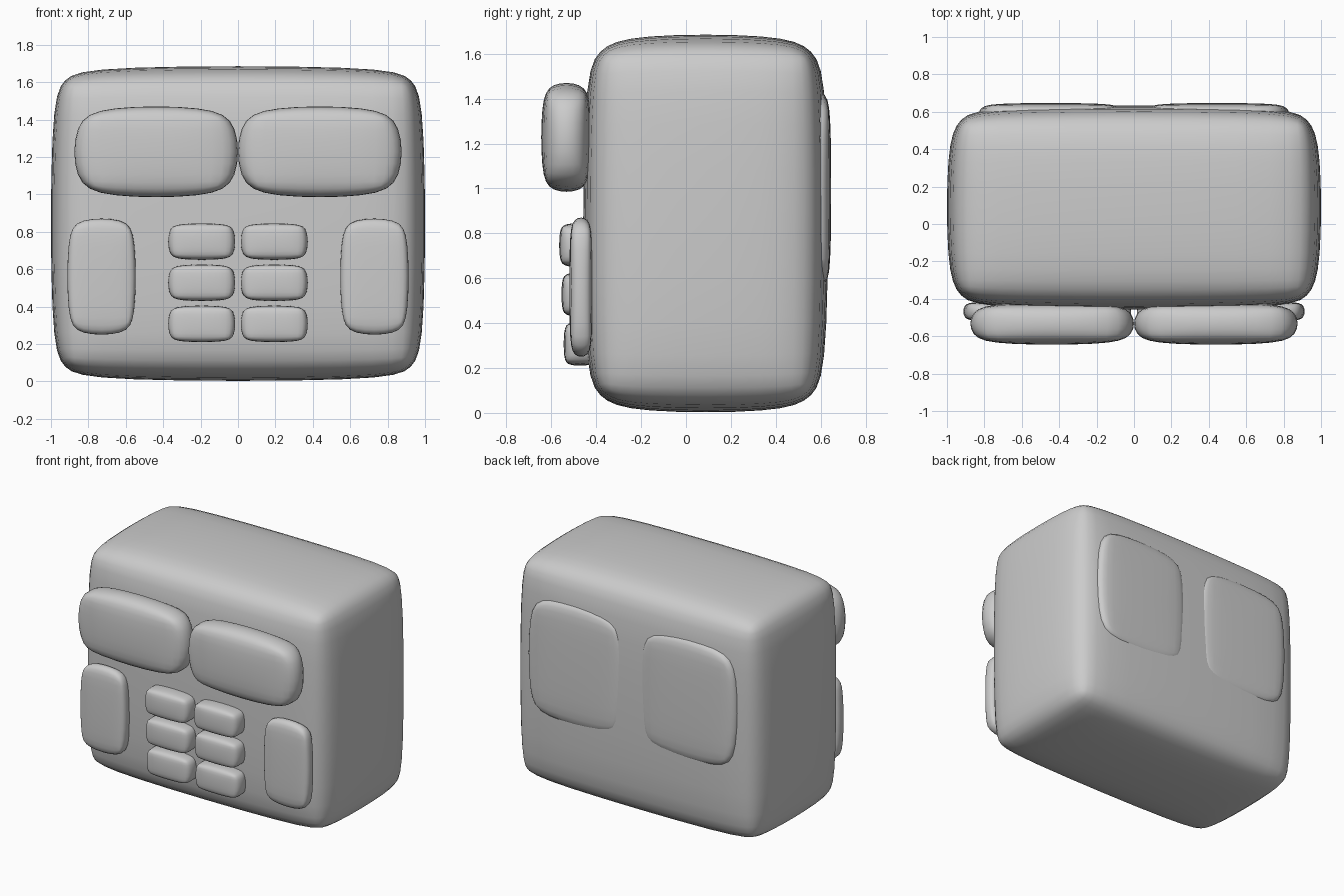
import bpy, bmesh
from mathutils import Vector

cube = bpy.data.objects.get("Cube")
if cube:
    bpy.data.objects.remove(cube, do_unlink=True)

GREY = (0.6, 0.6, 0.6, 1.0)
grey = bpy.data.materials.new("plain_grey")
grey.use_nodes = True
grey.diffuse_color = GREY
grey.node_tree.nodes["Principled BSDF"].inputs["Base Color"].default_value = GREY


def soft_block(name, low, high, bevel, segments=1, proportional=True):
    """Chamfered, subdivided block that exactly fills the given bounds."""
    low, high = Vector(low), Vector(high)
    size = high - low
    bm = bmesh.new()
    bmesh.ops.create_cube(bm, size=1)
    if not proportional:
        bmesh.ops.scale(bm, vec=size, verts=bm.verts)
    bmesh.ops.bevel(bm, geom=bm.edges[:], offset=bevel, segments=segments,
                    profile=0.5, affect='EDGES')
    mesh = bpy.data.meshes.new(name)
    bm.to_mesh(mesh)
    bm.free()
    obj = bpy.data.objects.new(name, mesh)
    bpy.context.collection.objects.link(obj)
    sub = obj.modifiers.new("Soften", 'SUBSURF')
    sub.levels = sub.render_levels = 2
    # Bake the softened shape, then fit it to the bounds
    graph = bpy.context.evaluated_depsgraph_get()
    obj.data = bpy.data.meshes.new_from_object(obj.evaluated_get(graph))
    obj.modifiers.clear()
    extent = [2 * max(v.co[i] for v in obj.data.vertices) for i in range(3)]
    for v in obj.data.vertices:
        v.co = Vector([v.co[i] * size[i] / extent[i] for i in range(3)])
    obj.location = (low + high) / 2
    obj.data.materials.clear()
    obj.data.materials.append(grey)
    obj.data.shade_smooth()
    return obj


def pair(name, low, high, bevel):
    """Matching blocks on the left (+x) and right (-x)."""
    soft_block("left_" + name, low, high, bevel)
    soft_block("right_" + name, (-high[0], low[1], low[2]),
               (-low[0], high[1], high[2]), bevel)


# Main trunk
soft_block("torso", (-1, -0.458, 0.003), (1, 0.633, 1.685), 0.22, 2, False)

# Front muscles
pair("chest_muscle", (0.0, -0.645, 0.985), (0.875, -0.42, 1.47), 0.18)
pair("side_muscle", (0.547, -0.52, 0.25), (0.912, -0.415, 0.87), 0.15)
for row, (bottom, front) in enumerate([(0.21, -0.545), (0.43, -0.555), (0.65, -0.565)]):
    pair(f"belly_muscle_{row + 1}", (0.015, front, bottom),
         (0.373, -0.40, bottom + 0.195), 0.15)

# Broad shallow muscles on the back
pair("back_muscle", (0.06, 0.53, 0.56), (0.83, 0.647, 1.43), 0.15)
